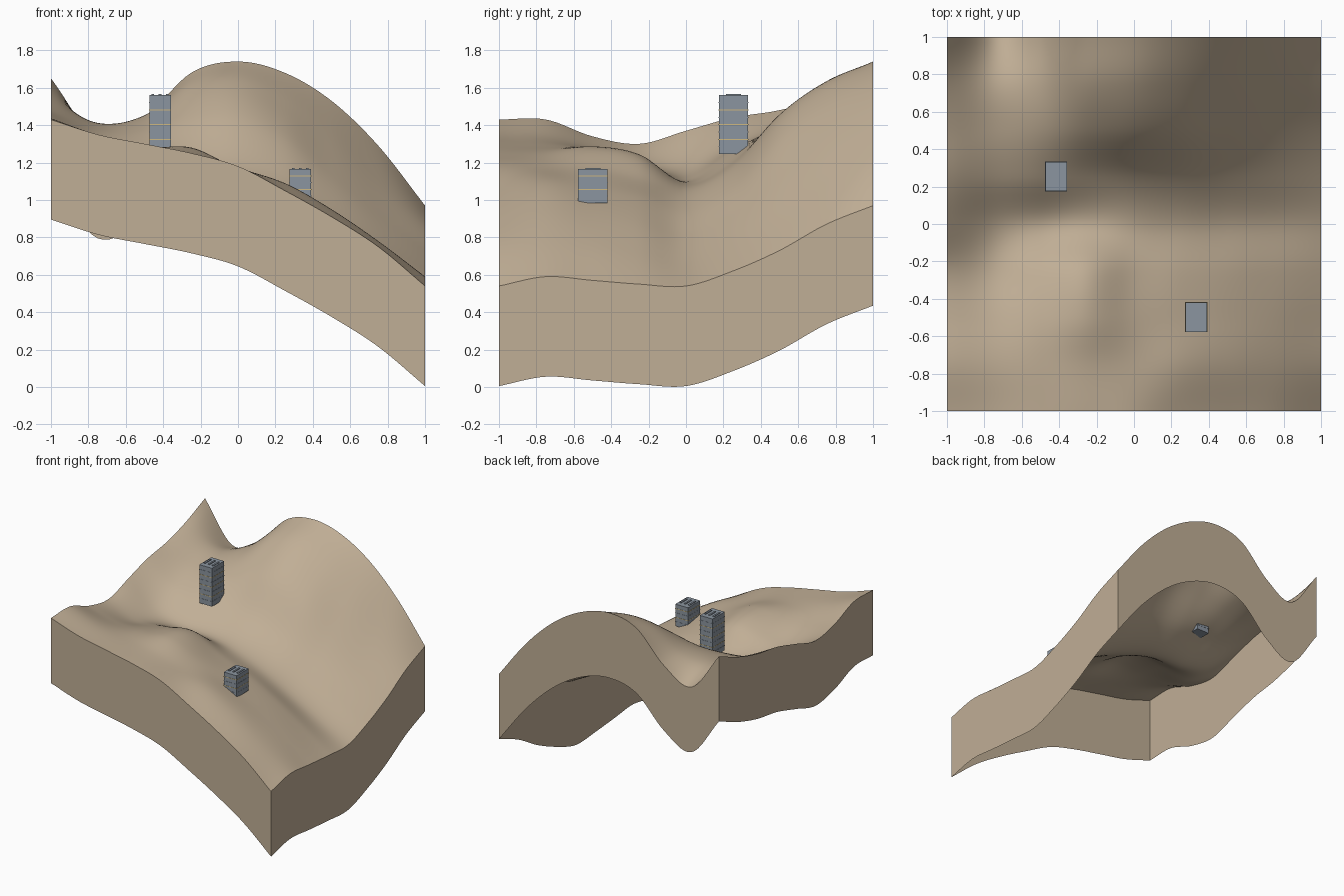
import bpy, bmesh
from mathutils import Vector

cube = bpy.data.objects.get("Cube")
if cube:
    bpy.data.objects.remove(cube, do_unlink=True)


def material(name, rgb):
    mat = bpy.data.materials.new(name)
    mat.use_nodes = True
    color = (*rgb, 1)
    mat.diffuse_color = color
    mat.node_tree.nodes["Principled BSDF"].inputs["Base Color"].default_value = color
    return mat


earth = material("sandy earth", (.53, .425, .303))
concrete = material("blue gray concrete", (.26, .30, .35))
lamp = material("warm lit strip", (.62, .48, .22))

# Coarse hill heights in hundredths: rows run front to back, columns left to right
HILLS = [
    [143, 135, 130, 125, 118, 105, 91, 75, 54],
    [143, 134, 129, 125, 117, 109, 95, 78, 59],
    [134, 127, 127, 128, 116, 105, 92, 76, 57],
    [130, 119, 121, 124, 111, 101, 88, 72, 55],
    [137, 118, 111, 109, 105, 95, 81, 67, 54],
    [144, 130, 126, 121, 117, 107, 92, 77, 62],
    [148, 138, 139, 144, 145, 134, 113, 92, 73],
    [155, 141, 145, 160, 163, 153, 134, 110, 87],
    [165, 133, 144, 168, 174, 168, 153, 129, 97],
]
SKIRT = .535
STEPS = 64


def spline(values, t):
    """Smooth curve through evenly spaced values, t from 0 to 1."""
    last = len(values) - 1
    i = min(int(t * last), last - 1)
    f = t * last - i
    b, c = values[i], values[i + 1]
    a = values[i - 1] if i else 2 * b - c
    d = values[i + 2] if i + 2 <= last else 2 * c - b
    return b + f / 2 * (c - a + f * (2 * a - 5 * b + 4 * c - d + f * (3 * (b - c) + d - a)))


def height(u, v):
    return spline([spline(row, u) for row in HILLS], v) / 100


# Rolling ground with an open-bottomed skirt
bm = bmesh.new()
grid = [[bm.verts.new((2 * i / STEPS - 1, 2 * j / STEPS - 1, height(i / STEPS, j / STEPS)))
         for i in range(STEPS + 1)] for j in range(STEPS + 1)]
for j in range(STEPS):
    for i in range(STEPS):
        bm.faces.new((grid[j][i], grid[j][i + 1], grid[j + 1][i + 1], grid[j + 1][i]))
rim = [e for e in bm.edges if e.is_boundary]
wall = bmesh.ops.extrude_edge_only(bm, edges=rim)["geom"]
bmesh.ops.translate(bm, vec=(0, 0, -SKIRT),
                    verts=[g for g in wall if isinstance(g, bmesh.types.BMVert)])
bmesh.ops.recalc_face_normals(bm, faces=bm.faces)
if grid[STEPS // 2][STEPS // 2].normal.z < 0:
    bmesh.ops.reverse_faces(bm, faces=bm.faces)
mesh = bpy.data.meshes.new("ground")
bm.to_mesh(mesh)
bm.free()
mesh.materials.append(earth)
ground = bpy.data.objects.new("ground", mesh)
bpy.context.collection.objects.link(ground)
bpy.context.view_layer.objects.active = ground
ground.select_set(True)
bpy.ops.object.shade_smooth_by_angle(angle=.4)


def box(name, center, size, mat):
    bpy.ops.mesh.primitive_cube_add(size=1, location=center)
    obj = bpy.context.object
    obj.name = name
    for v in obj.data.vertices:
        v.co *= Vector(size)
    obj.data.materials.append(mat)


def tower(name, x, y, base, top, floors):
    wide, deep = .115, .157
    box(name + "_body", (x, y, (base + top) / 2), (wide, deep, top - base), concrete)
    # Thin floor ledges, every second one lit
    step = (top - base) / floors
    for n in range(1, floors):
        box(name + "_ledge", (x, y, base + n * step), (wide + .003, deep + .003, .005),
            concrete if n % 2 else lamp)
    # Low rooftop fins
    for side in (-1, 0, 1):
        box(name + "_roof_fin", (x + side * .038, y, top + .003), (.014, .08, .006), concrete)


tower("tall_tower", -.417, .254, 1.245, 1.56, 8)
tower("short_tower", .333, -.498, .985, 1.165, 5)
